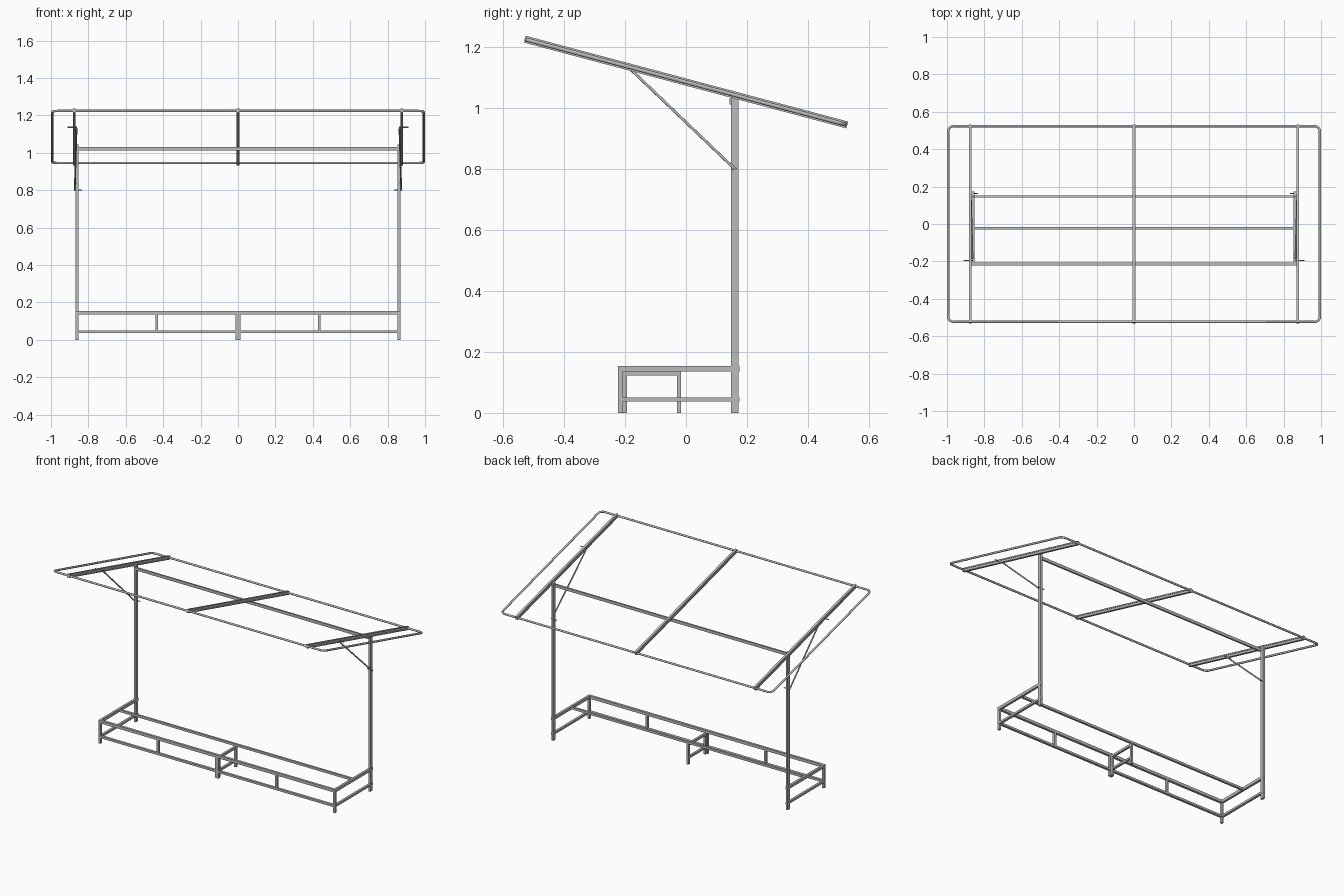
import bpy, bmesh, math
from mathutils import Vector, Matrix

cube = bpy.data.objects.get("Cube")
if cube:
    bpy.data.objects.remove(cube, do_unlink=True)

steel = bpy.data.materials.new("galvanised_grey")
steel.use_nodes = True
colour = (0.5, 0.5, 0.5, 1)
steel.diffuse_color = colour
steel.node_tree.nodes["Principled BSDF"].inputs["Base Color"].default_value = colour

TILT = -0.26
ROOF = Matrix.Translation((0, 0, 1.085)) @ Matrix.Rotation(TILT, 4, "X")


def add_mesh(name, bm):
    mesh = bpy.data.meshes.new(name)
    bmesh.ops.recalc_face_normals(bm, faces=bm.faces)
    bm.to_mesh(mesh)
    bm.free()
    obj = bpy.data.objects.new(name, mesh)
    mesh.materials.append(steel)
    bpy.context.collection.objects.link(obj)
    return obj


def box(name, x, y, z):
    """Rectangular bar given by its (low, high) limits on each axis."""
    bm = bmesh.new()
    bmesh.ops.create_cube(bm, size=1)
    for v in bm.verts:
        v.co = [lim[0] if c < 0 else lim[1] for c, lim in zip(v.co, (x, y, z))]
    return add_mesh(name, bm)


def around(c, width):
    return (c - width / 2, c + width / 2)


def rod(name, start, end, radius, sides=12):
    start, end = Vector(start), Vector(end)
    axis = end - start
    bm = bmesh.new()
    bmesh.ops.create_cone(bm, cap_ends=True, segments=sides, radius1=radius,
                          radius2=radius, depth=axis.length)
    turn = axis.to_track_quat("Z", "Y").to_matrix().to_4x4()
    bm.transform(Matrix.Translation((start + end) / 2) @ turn)
    for f in bm.faces:
        f.smooth = len(f.verts) == 4
    for e in bm.edges:
        e.smooth = all(f.smooth for f in e.link_faces)
    return add_mesh(name, bm)


def rafter(name, x):
    """Roof beam with a shallow groove along both sides."""
    w, h, groove, depth, half = 0.0075, 0.0115, 0.004, 0.003, 0.547
    right = [(w, -h), (w, -groove), (w - depth, -groove),
             (w - depth, groove), (w, groove), (w, h)]
    outline = right + [(-a, b) for a, b in reversed(right)]
    bm = bmesh.new()
    face = bm.faces.new([bm.verts.new((x + a, -half, b)) for a, b in outline])
    ext = bmesh.ops.extrude_face_region(bm, geom=[face])["geom"]
    bmesh.ops.translate(bm, vec=(0, 2 * half, 0),
                        verts=[g for g in ext if isinstance(g, bmesh.types.BMVert)])
    bm.transform(ROOF)
    return add_mesh(name, bm)


# Roof rim: closed round tube with rounded corners
def roof_rim():
    half_x, half_y, r, steps = 0.9935, 0.541, 0.028, 6
    points = []
    for i, (sx, sy) in enumerate(((1, 1), (-1, 1), (-1, -1), (1, -1))):
        for k in range(steps + 1):
            a = math.pi / 2 * (i + k / steps)
            points.append(Vector((sx * (half_x - r) + r * math.cos(a),
                                  sy * (half_y - r) + r * math.sin(a), 0)))
    sides = 12
    bm = bmesh.new()
    rings = []
    for i, p in enumerate(points):
        along = (points[(i + 1) % len(points)] - points[i - 1]).normalized()
        out = along.cross(Vector((0, 0, 1)))
        # On the tangent points use the straight side's own direction
        if i % (steps + 1) in (0, steps):
            out = Vector((round(out.x), round(out.y), 0))
        rings.append([bm.verts.new(p + 0.0065 * (
            out * math.cos(t) + Vector((0, 0, math.sin(t)))))
            for t in (2 * math.pi * j / sides for j in range(sides))])
    for i, ring in enumerate(rings):
        nxt = rings[(i + 1) % len(rings)]
        for j in range(sides):
            k = (j + 1) % sides
            bm.faces.new((ring[j], ring[k], nxt[k], nxt[j])).smooth = True
    bm.transform(ROOF)
    add_mesh("roof_rim", bm)


roof_rim()
for label, x in (("right", -0.875), ("middle", 0), ("left", 0.875)):
    rafter(label + "_rafter", x)

# Shared sizes
T = 0.014
END = 0.861
FRONT = (-0.223, -0.207)
TOP = (0.135, 0.154)
LOW = (0.037, 0.051)
BACK = (0.148, 0.173)

# Posts, bench ends and braces on both sides
for label, s in (("right", -1), ("left", 1)):
    x = around(s * END, T)
    box(label + "_post", x, BACK, (0, 1.045))
    box(label + "_front_leg", x, FRONT, (0, TOP[1]))
    for part, z in (("upper", TOP), ("lower", LOW)):
        box(f"{label}_{part}_side_rail", around(s * END, T + 0.001),
            (FRONT[0], BACK[1] + 0.002), z)
    box(label + "_front_upright", around(s * 0.435, T), FRONT, (LOW[1], TOP[0]))
    # Diagonal brace from rafter to post, with a bolt at each end
    high, low = (-0.185, 1.13), (0.16, 0.80)
    rod(label + "_brace", (s * 0.863, *high), (s * 0.873, *low), 0.0045)
    rod(label + "_upper_bolt", (s * 0.86, -0.195, 1.137),
        (s * 0.912, -0.195, 1.137), 0.003, 8)
    rod(label + "_lower_bolt", (s * 0.834, 0.164, 0.802),
        (s * 0.877, 0.164, 0.802), 0.003, 8)

# Long rails between the ends
span = (-END, END)
box("upper_back_beam", span, (0.142, 0.153), (1.012, 1.031))
box("front_upper_rail", span, FRONT, TOP)
box("front_lower_rail", span, FRONT, LOW)
box("seat_middle_rail", span, around(-0.022, T), (0.138, 0.153))

# Centre support frame
mid = around(0, T)
for s in (-1, 1):
    box("centre_front_leg", around(s * 0.0068, T - 0.0005), FRONT, (0, TOP[0]))
box("centre_inner_leg", mid, (-0.207, -0.193), (0, 0.138))
box("centre_rear_leg", mid, (-0.030, -0.016), (0, 0.138))
box("centre_upper_bar", mid, (-0.207, -0.016), (0.123, 0.138))
box("centre_lower_bar", mid, (-0.207, -0.016), LOW)
